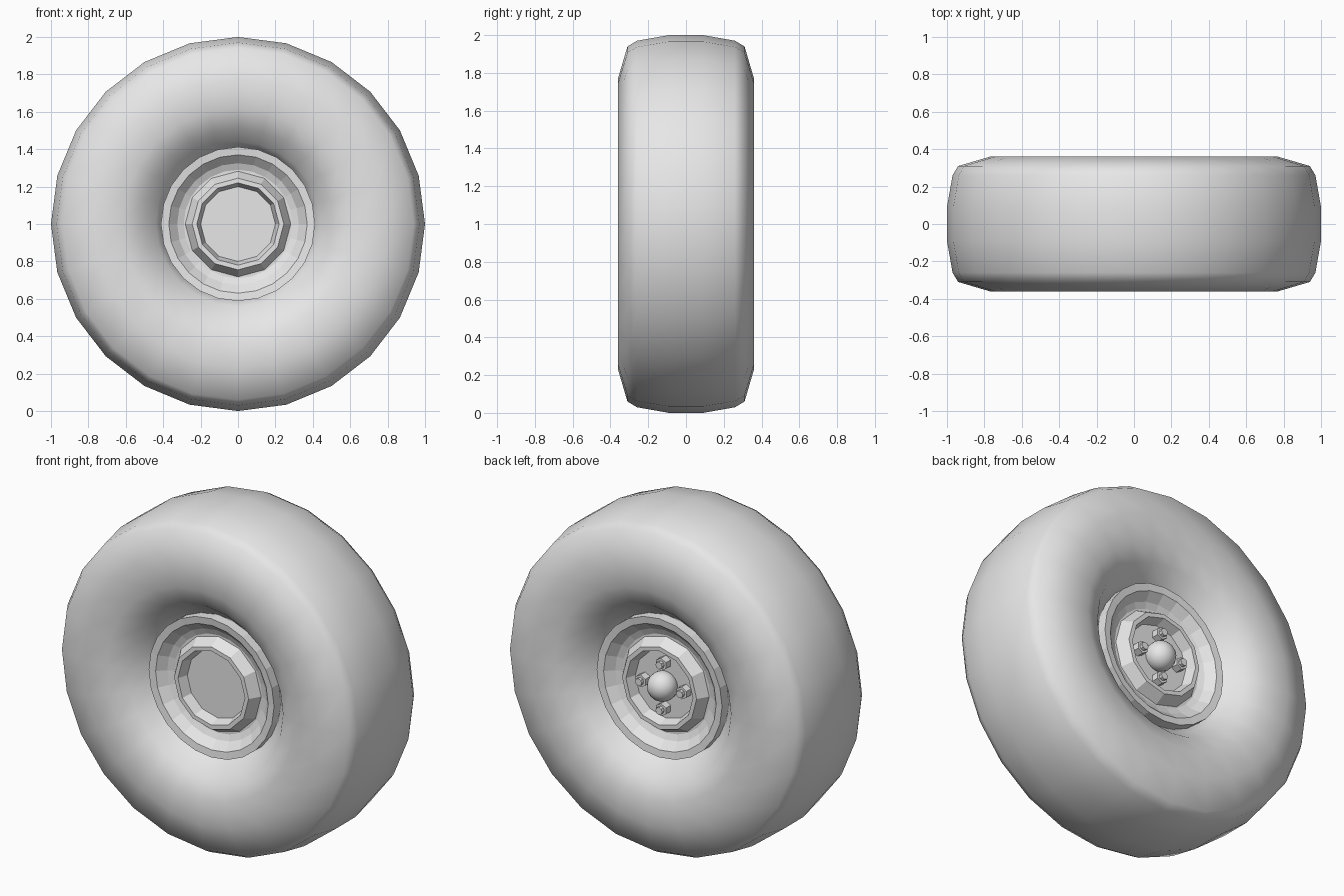
import bpy, bmesh
from math import sin, cos, pi
from mathutils import Matrix, Vector

cube = bpy.data.objects.get("Cube")
if cube:
    bpy.data.objects.remove(cube)

grey = bpy.data.materials.new("plain grey")
grey.use_nodes = True
grey.diffuse_color = (0.8, 0.8, 0.8, 1)
grey.node_tree.nodes["Principled BSDF"].inputs["Base Color"].default_value = (0.8, 0.8, 0.8, 1)

CENTRE = Vector((0, 0, 1))


def finish(name, bm, smooth):
    bmesh.ops.recalc_face_normals(bm, faces=bm.faces)
    for f in bm.faces:
        f.smooth = smooth
    mesh = bpy.data.meshes.new(name)
    bm.to_mesh(mesh)
    bm.free()
    mesh.materials.append(grey)
    ob = bpy.data.objects.new(name, mesh)
    bpy.context.collection.objects.link(ob)
    return ob


def lathe(name, half, sides, smooth, closed):
    """Turn a (radius, depth) half profile, mirrored in depth, about the axle."""
    profile = half + [(r, -y) for r, y in reversed(half)]
    bm = bmesh.new()
    rings = []
    for r, y in profile:
        angles = [2 * pi * i / sides for i in range(sides)]
        rings.append([bm.verts.new((r * sin(a), y, 1 + r * cos(a))) for a in angles])
    pairs = list(zip(rings, rings[1:]))
    if closed:
        pairs.append((rings[-1], rings[0]))
    else:
        bm.faces.new(rings[0])
        bm.faces.new(rings[-1])
    for a, b in pairs:
        for i in range(sides):
            j = (i + 1) % sides
            bm.faces.new((a[i], a[j], b[j], b[i]))
    return finish(name, bm, smooth)


def axle_cylinder(bm, x, z, radius, y0, y1, sides):
    place = Matrix.Translation((x, (y0 + y1) / 2, z)) @ Matrix.Rotation(pi / 2, 4, 'X')
    bmesh.ops.create_cone(bm, cap_ends=True, segments=sides, radius1=radius,
                          radius2=radius, depth=y1 - y0, matrix=place)


# Tyre: rounded tread, bulging sidewalls that dip to the rim
lathe("tyre", [(0.41, 0.19), (0.44, 0.22), (0.51, 0.305), (0.62, 0.355), (0.77, 0.36),
               (0.94, 0.31), (0.97, 0.26), (1.0, 0.09)], 24, True, True)

# Rim: flanged edge, funnel and flat well
lathe("rim", [(0.19, 0.185), (0.29, 0.185), (0.325, 0.2), (0.37, 0.245), (0.412, 0.25),
              (0.412, 0.18)], 24, False, True)

# Hub: raised lip around a sunken plate on each face
lathe("hub", [(0.2, 0.19), (0.22, 0.25), (0.245, 0.25), (0.285, 0.18)], 12, False, False)

# Domed axle cap on the back plate
bm = bmesh.new()
bmesh.ops.create_uvsphere(bm, u_segments=16, v_segments=10, radius=0.085,
                          matrix=Matrix.Translation(CENTRE + Vector((0, 0.22, 0))))
finish("axle_cap", bm, True)

# Four wheel nuts with studs
for k in range(4):
    a = k * pi / 2
    x, z = 0.135 * sin(a), 1 + 0.135 * cos(a)
    bm = bmesh.new()
    axle_cylinder(bm, x, z, 0.037, 0.185, 0.235, 6)
    axle_cylinder(bm, x, z, 0.022, 0.185, 0.255, 8)
    finish(f"wheel_nut_{k + 1}", bm, False)
